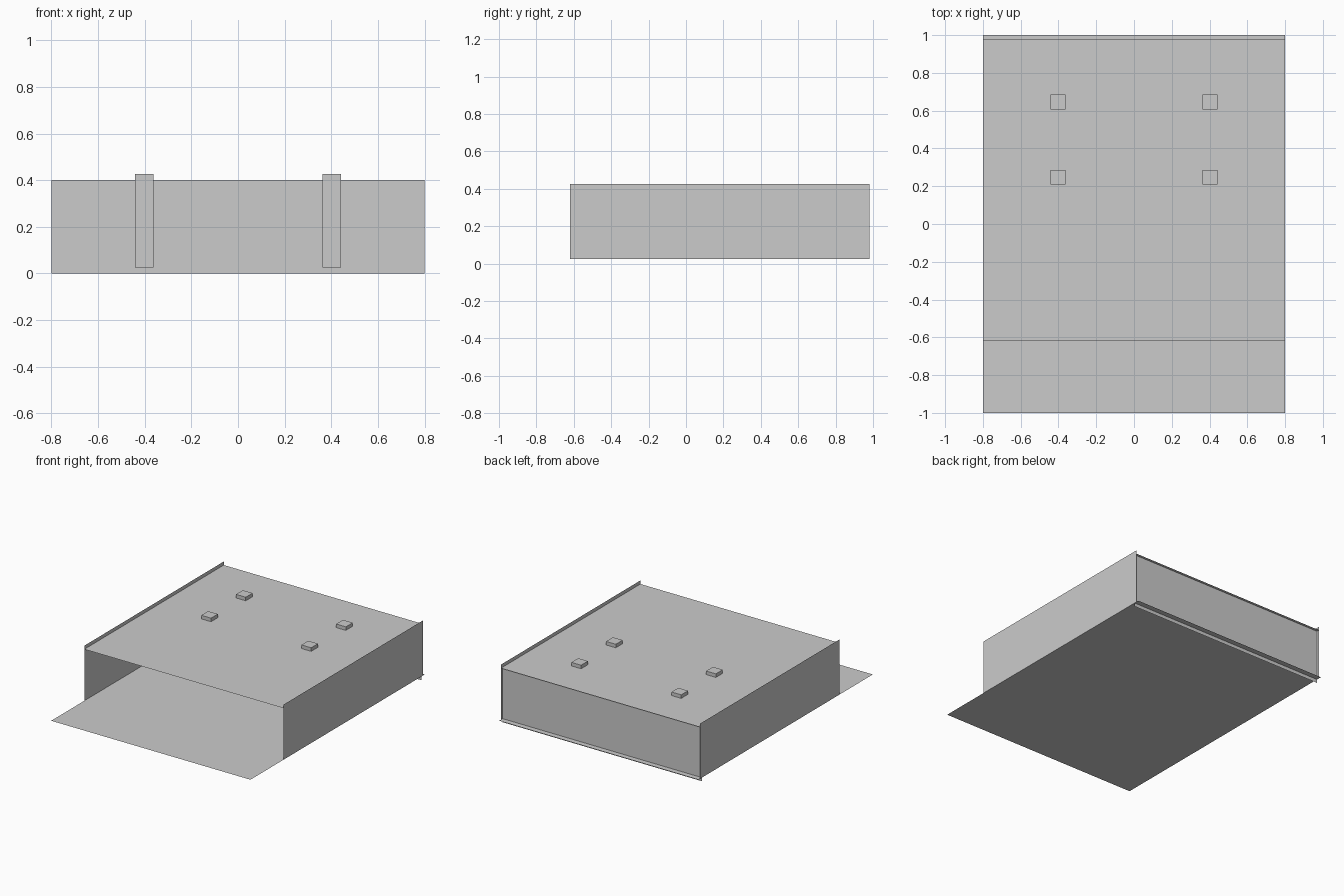
import bpy

if "Cube" in bpy.data.objects:
    bpy.data.objects.remove(bpy.data.objects["Cube"])

LOW, LID, RIM = 0.026, 0.40, 0.426   # floor level, lid level, rim level


def mesh_object(name, verts, faces):
    me = bpy.data.meshes.new(name)
    me.from_pydata(verts, [], faces)
    ob = bpy.data.objects.new(name, me)
    bpy.context.collection.objects.link(ob)
    return ob


def flat_panel(name, y0, y1, z):
    mesh_object(name, [(-.8, y0, z), (.8, y0, z), (.8, y1, z), (-.8, y1, z)], [(0, 1, 2, 3)])


def post(name, x, y, half, z0, z1):
    bpy.ops.mesh.primitive_cube_add(size=1, location=(x, y, (z0 + z1) / 2))
    ob = bpy.context.object
    ob.name = name
    ob.scale = (half * 2, half * 2, z1 - z0)


# Horizontal sheets: long floor and shorter lid
flat_panel("floor_panel", -1.0, 1.0, LOW)
flat_panel("lid_panel", -0.62, 0.98, LID)

# Back sheet, inset from the rear edge and dropping just below the floor
mesh_object("back_panel",
            [(.8, .96, 0), (-.8, .96, 0), (-.8, .96, LID), (.8, .96, LID)],
            [(0, 1, 2, 3)])

# Side sheets, rising just above the lid
for side, x in (("left", -.8), ("right", .8)):
    face = (0, 1, 2, 3) if x > 0 else (3, 2, 1, 0)
    mesh_object(side + "_side_panel",
                [(x, -.62, LOW), (x, .98, LOW), (x, .98, RIM), (x, -.62, RIM)], [face])

# Four square posts passing through the lid
for side, x in (("left", -.402), ("right", .402)):
    for row, y in (("front", .248), ("rear", .646)):
        post(f"{row}_{side}_post", x, y, .039, LOW, RIM)
